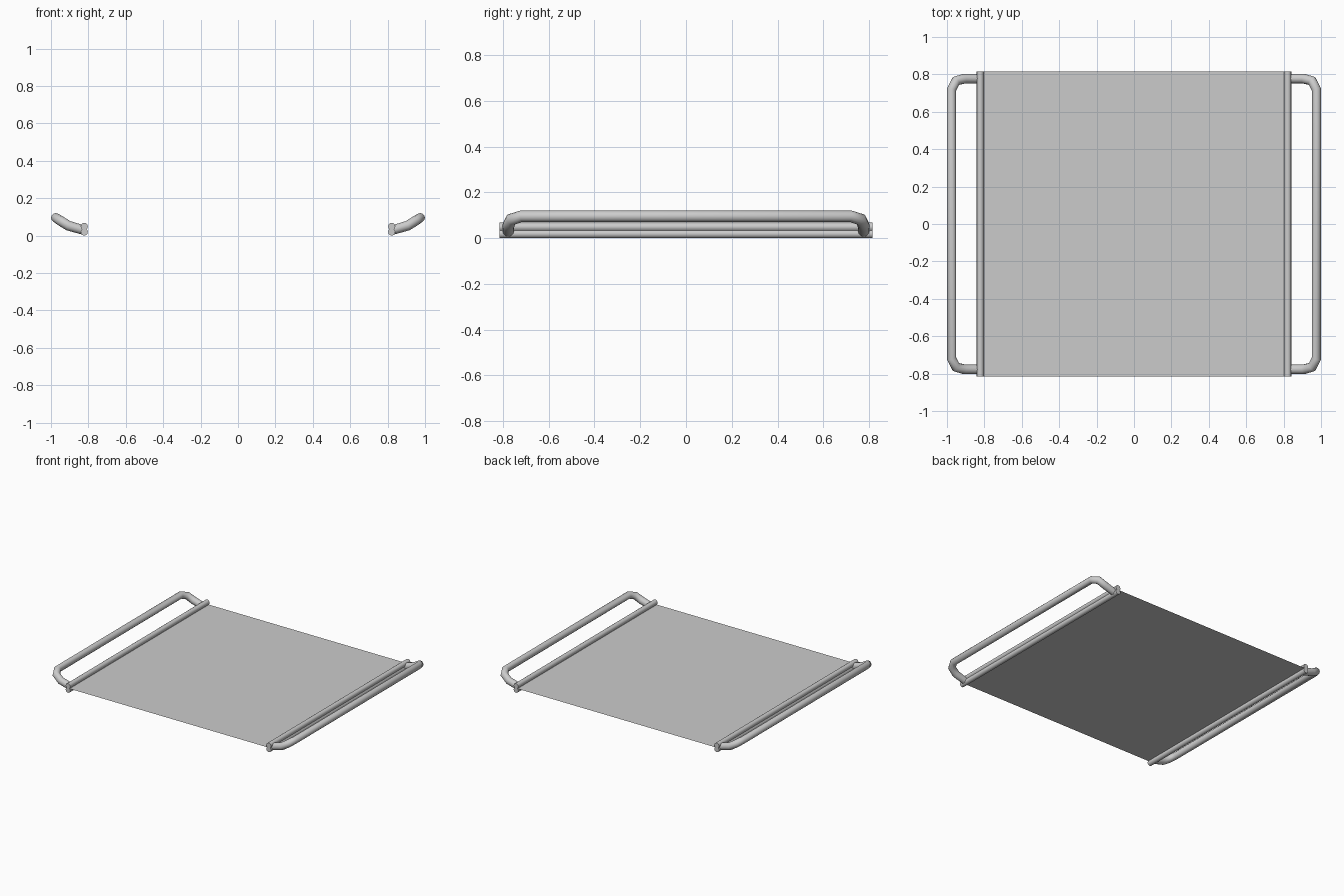
import bpy, bmesh, math

if "Cube" in bpy.data.objects:
    bpy.data.objects.remove(bpy.data.objects["Cube"])

HALF_Y = 0.815
SHEET_Z = 0.033


def finish(name, bm):
    mesh = bpy.data.meshes.new(name)
    bmesh.ops.recalc_face_normals(bm, faces=bm.faces)
    bm.to_mesh(mesh)
    bm.free()
    ob = bpy.data.objects.new(name, mesh)
    bpy.context.collection.objects.link(ob)
    return ob


def smooth(ob, angle=40):
    bpy.ops.object.select_all(action='DESELECT')
    ob.select_set(True)
    bpy.context.view_layer.objects.active = ob
    bpy.ops.object.shade_smooth_by_angle(angle=math.radians(angle))


# Thin flat tray surface, held at the waist of the rails
bm = bmesh.new()
corners = [(-1, -1), (1, -1), (1, 1), (-1, 1)]
face = bm.faces.new([bm.verts.new((x * 0.82, y * HALF_Y, SHEET_Z)) for x, y in corners])
if face.normal.z < 0:
    face.normal_flip()
sheet = finish("tray_sheet", bm)


# Side rail: figure-eight profile of two overlapping rounds
def rail(name, side):
    r, low, high = 0.019, 0.019, 0.049
    waist = math.asin((high - low) / 2 / r)
    n = 12
    profile = []
    for centre, start in ((high, -waist), (low, math.pi - waist)):
        for i in range(n):
            a = start + (math.pi + 2 * waist) * i / n
            profile.append((0.822 * side + r * math.cos(a), centre + r * math.sin(a)))
    bm = bmesh.new()
    end = bm.faces.new([bm.verts.new((x, -HALF_Y, z)) for x, z in profile])
    ext = bmesh.ops.extrude_face_region(bm, geom=[end], use_keep_orig=True)
    verts = [g for g in ext["geom"] if isinstance(g, bmesh.types.BMVert)]
    bmesh.ops.translate(bm, verts=verts, vec=(0, 2 * HALF_Y, 0))
    smooth(finish(name, bm))


# Bent tube handle rising outward from the rail
def handle(name, side):
    half = [(0.825, 0.777, 0.029), (0.907, 0.777, 0.053),
            (0.952, 0.765, 0.081), (0.975, 0.720, 0.096)]
    path = half + [(x, -y, z) for x, y, z in reversed(half)]
    curve = bpy.data.curves.new(name, 'CURVE')
    curve.dimensions = '3D'
    curve.bevel_depth = 0.025
    curve.bevel_resolution = 4
    curve.use_fill_caps = True
    spline = curve.splines.new('POLY')
    spline.points.add(len(path) - 1)
    for p, (x, y, z) in zip(spline.points, path):
        p.co = (x * side, y, z, 1)
        # compensate for the mitre thinning at the bends
        p.radius = 1.06 if 0.9 < abs(x) < 0.96 else 1.0
    ob = bpy.data.objects.new(name, curve)
    bpy.context.collection.objects.link(ob)
    bpy.ops.object.select_all(action='DESELECT')
    ob.select_set(True)
    bpy.context.view_layer.objects.active = ob
    bpy.ops.object.convert(target='MESH')
    smooth(bpy.context.view_layer.objects.active, 50)


for label, side in (("left", -1), ("right", 1)):
    rail(label + "_rail", side)
    handle(label + "_handle", side)
